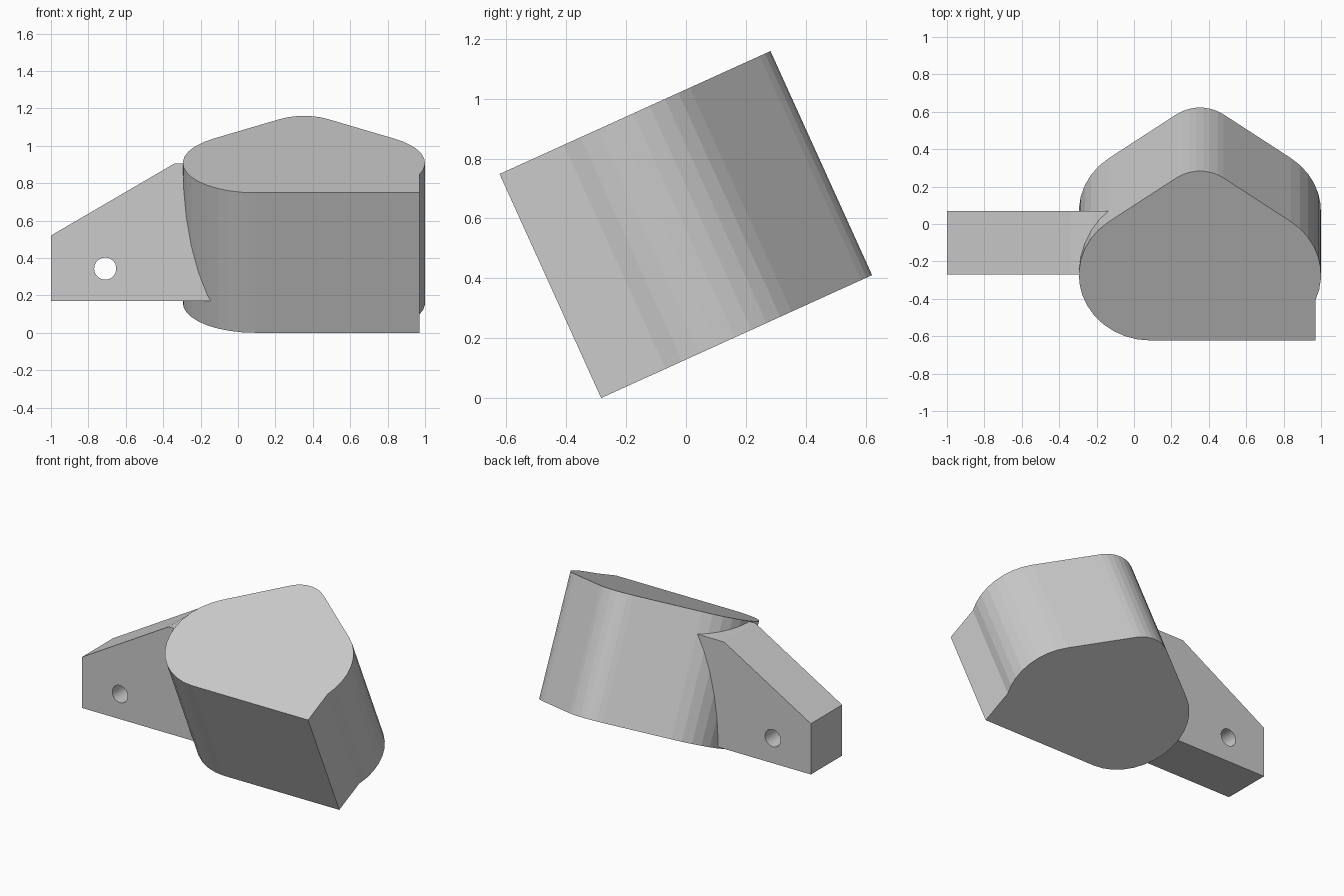
import bpy, bmesh
from math import sin, cos, radians
from mathutils import Matrix, Vector

if "Cube" in bpy.data.objects:
    bpy.data.objects.remove(bpy.data.objects["Cube"])


def prism(name, points, direction, matrix=Matrix()):
    """Extrude a closed 3D outline along a direction."""
    bm = bmesh.new()
    face = bm.faces.new([bm.verts.new(p) for p in points])
    new = bmesh.ops.extrude_face_region(bm, geom=[face], use_keep_orig=True)
    verts = [g for g in new["geom"] if isinstance(g, bmesh.types.BMVert)]
    bmesh.ops.translate(bm, vec=Vector(direction), verts=verts)
    bmesh.ops.recalc_face_normals(bm, faces=bm.faces)
    bm.transform(matrix)
    mesh = bpy.data.meshes.new(name)
    bm.to_mesh(mesh)
    bm.free()
    obj = bpy.data.objects.new(name, mesh)
    bpy.context.collection.objects.link(obj)
    return obj


def arc(cx, cy, r, start, end, steps):
    angles = [radians(start + (end - start) * i / steps) for i in range(steps + 1)]
    return [(cx + r * cos(a), cy + r * sin(a), 0) for a in angles]


def boolean(obj, tool, operation):
    mod = obj.modifiers.new(operation.lower(), "BOOLEAN")
    mod.object = tool
    mod.operation = operation
    mod.solver = "EXACT"
    tool.hide_render = True
    tool.hide_viewport = True


# Tilted body: three rounded lobes plus one square corner
outline = [(0.97, 0, 0)]
outline += arc(0.615, 0.385, 0.385, -22.8, 54.5, 8)
outline += arc(0.3525, 0.777, 0.218, 54.5, 125.5, 7)
outline += arc(0.09, 0.385, 0.385, 125.5, 270, 14)
tilt = Matrix.Translation((0, -0.2835, 0)) @ Matrix.Rotation(radians(24.4), 4, "X")
body = prism("body", outline, (0, 0, 0.822), tilt)

# Upright tapered arm running into the body
side = [(-1, 0.17), (-1, 0.52), (-0.34, 0.905), (0, 0.905), (0, 0.17)]
arm = prism("arm", [(x, -0.27, z) for x, z in side], (0, 0.34, 0))

# Pin hole through the arm
circle = arc(-0.71, 0.343, 0.059, 0, 348.75, 31)
hole = prism("hole_cutter", [(x, -0.5, z) for x, z, _ in circle], (0, 0.8, 0))
boolean(arm, hole, "DIFFERENCE")

# Trim the arm to the body's curved wall by merging both parts
boolean(body, arm, "UNION")
